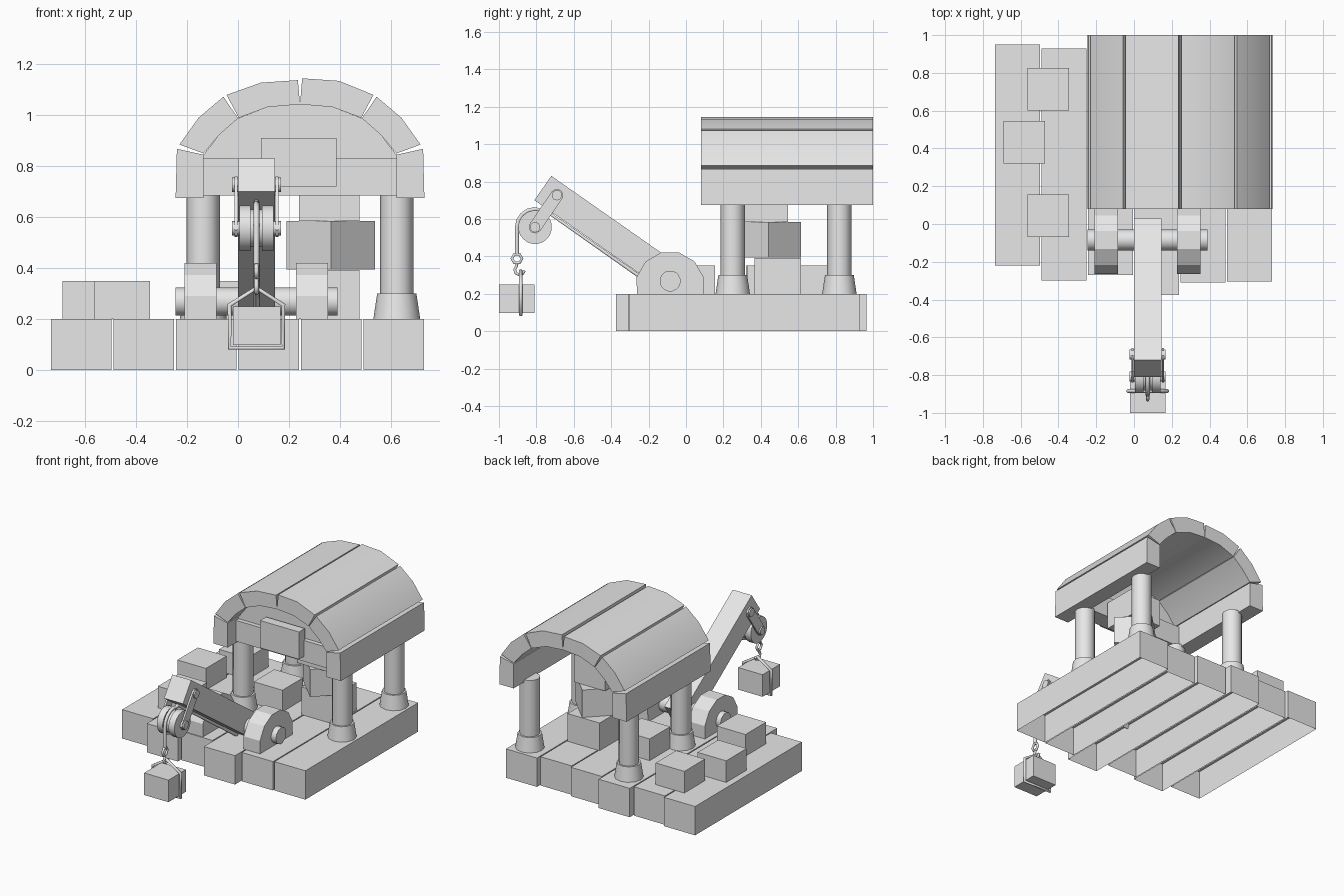
import bpy, bmesh, math
from mathutils import Matrix, Vector

cube = bpy.data.objects.get("Cube")
if cube:
    bpy.data.objects.remove(cube)

stone = bpy.data.materials.new("plain_grey")
stone.use_nodes = True
stone.diffuse_color = (0.8, 0.8, 0.8, 1)
stone.node_tree.nodes["Principled BSDF"].inputs["Base Color"].default_value = (0.8, 0.8, 0.8, 1)


def finish(name, bm, smooth=None):
    bmesh.ops.recalc_face_normals(bm, faces=bm.faces)
    mesh = bpy.data.meshes.new(name)
    bm.to_mesh(mesh)
    bm.free()
    mesh.materials.append(stone)
    ob = bpy.data.objects.new(name, mesh)
    bpy.context.collection.objects.link(ob)
    if smooth:
        bpy.ops.object.select_all(action='DESELECT')
        ob.select_set(True)
        bpy.context.view_layer.objects.active = ob
        bpy.ops.object.shade_smooth_by_angle(angle=math.radians(smooth))
    return ob


def box(name, x, y, z, turn=0, open_bottom=False):
    """Box from (low, high) ranges, optionally turned about its own upright axis."""
    bm = bmesh.new()
    bmesh.ops.create_cube(bm, size=1)
    if open_bottom:
        low = [f for f in bm.faces if f.calc_center_median().z < -0.4]
        bmesh.ops.delete(bm, geom=low, context='FACES_ONLY')
    size = Vector((x[1] - x[0], y[1] - y[0], z[1] - z[0], 1))
    mid = Vector((sum(x) / 2, sum(y) / 2, sum(z) / 2))
    bm.transform(Matrix.Translation(mid) @ Matrix.Rotation(turn, 4, 'Z') @ Matrix.Diagonal(size))
    return finish(name, bm)


def prism(name, points, axis, low, high, smooth=None):
    """Extrude a profile along x (points are y, z) or along y (points are x, z)."""
    bm = bmesh.new()
    place = (lambda a, b: (low, a, b)) if axis == 'x' else (lambda a, b: (a, low, b))
    face = bm.faces.new([bm.verts.new(place(a, b)) for a, b in points])
    out = bmesh.ops.extrude_face_region(bm, geom=[face])
    step = (high - low, 0, 0) if axis == 'x' else (0, high - low, 0)
    verts = [g for g in out["geom"] if isinstance(g, bmesh.types.BMVert)]
    bmesh.ops.translate(bm, verts=verts, vec=step)
    return finish(name, bm, smooth)


def disc(name, y, z, radius, low, high, sides=16, smooth=None):
    step = math.tau / sides
    ring = [(y + radius * math.cos(step * (i + .5)), z + radius * math.sin(step * (i + .5)))
            for i in range(sides)]
    return prism(name, ring, 'x', low, high, smooth)


def cone(name, x, y, low, high, r_low, r_high, sides=12):
    bm = bmesh.new()
    bmesh.ops.create_cone(bm, cap_ends=True, segments=sides, radius1=r_low, radius2=r_high,
                          depth=high - low,
                          matrix=Matrix.Translation((x, y, (low + high) / 2)))
    return finish(name, bm, 35)


def rope(name, points, radius, closed=False):
    curve = bpy.data.curves.new(name, 'CURVE')
    curve.dimensions = '3D'
    curve.bevel_depth = radius
    curve.bevel_resolution = 1
    curve.use_fill_caps = True
    line = curve.splines.new('POLY')
    line.points.add(len(points) - 1)
    for p, co in zip(line.points, points):
        p.co = (*co, 1)
    line.use_cyclic_u = closed
    curve.materials.append(stone)
    ob = bpy.data.objects.new(name, curve)
    bpy.context.collection.objects.link(ob)
    bpy.ops.object.select_all(action='DESELECT')
    ob.select_set(True)
    bpy.context.view_layer.objects.active = ob
    bpy.ops.object.convert(target='MESH')


# Floor of six uneven, hollow planks
plank_ends = [(-.22, .95), (-.30, .93), (-.27, .965), (-.375, .92), (-.31, .90), (-.305, .93)]
for i, ends in enumerate(plank_ends):
    left = -.735 + i * .2455
    box(f"floor_plank_{i + 1}", (left, left + .238), ends, (0, .2), open_bottom=True)

# Loose blocks on the floor
for i, (x, y) in enumerate([(-.565, .60), (-.69, .32), (-.565, -.07), (-.11, .33)]):
    box(f"loose_block_{i + 1}", (x, x + .22), (y, y + .225), (.2, .35))

# Stack of three blocks
box("stack_bottom", (.232, .477), (.365, .615), (.2, .392))
box("stack_middle", (.242, .488), (.319, .565), (.395, .585), math.pi / 4)
box("stack_top", (.24, .477), (.305, .545), (.585, .775))

# Columns
MID = .2435
for side in (-1, 1):
    for y in (.25, .82):
        x = MID + side * .38
        cone("column_base", x, y, .2, .3, .092, .077)
        cone("column_shaft", x, y, .3, .69, .065, .065)

# Vaulted roof: three stones per side, mirrored about the middle
half_arch = [
    [(-.245, .675), (-.24, .868), (-.135, .845), (-.135, .675)],
    [(-.23, .885), (-.155, .99), (-.057, 1.073), (0, .988), (-.075, .922), (-.135, .85)],
    [(-.045, 1.08), (.09, 1.128), (.235, 1.138), (MID, 1.043), (.115, 1.032), (.003, .99)],
]
for i, stone_shape in enumerate(half_arch):
    prism(f"roof_stone_right_{i + 1}", stone_shape, 'y', .08, 1, 25)
    mirrored = [(2 * MID - x, z + (.007 if i == 2 and z > 1.1 else 0)) for x, z in stone_shape]
    prism(f"roof_stone_left_{i + 1}", mirrored, 'y', .08, 1, 25)

# Gable wall, cross beam and plaque
gable = [(-.135, .8), (-.135, .845), (-.075, .922), (0, .988), (.115, 1.032), (MID, 1.043)]
gable += [(2 * MID - x, z) for x, z in reversed(gable[:-1])]
prism("gable_wall", gable, 'y', .2, .25)
box("cross_beam", (-.14, .625), (.17, .29), (.685, .83))
box("plaque", (.09, .387), (.115, .18), (.72, .91))

# Crane foot: two rounded brackets and an axle
AXLE_Y = -.085
bracket = [(AXLE_Y + .178, .2)]
bracket += [(AXLE_Y + .185 * math.cos(math.radians(a)), .242 + .185 * math.sin(math.radians(a)))
            for a in range(15, 180, 30)]
bracket += [(AXLE_Y - .178, .2)]
for x in (-.21, .228):
    prism("crane_bracket", bracket, 'x', x, x + .125)
disc("crane_axle", AXLE_Y, .268, .056, -.245, .39, 16, 30)

# Boom
along = Vector((.82, -.573))
across = Vector((-.573, -.82))
tip = Vector((-.72, .83))
foot = tip + along * .915
prism("crane_boom", [tip, foot, foot + across * .158, tip + across * .158], 'x', 0, .145)

# Pulley hung on two links
PIN_Y, PIN_Z, WHEEL_Y, WHEEL_Z = -.69, .727, -.807, .556
CX = .0725
for x in (.005, .095):
    disc("pulley_flange", WHEEL_Y, WHEEL_Z, .09, x, x + .045, 20, 30)
disc("pulley_core", WHEEL_Y, WHEEL_Z, .075, .045, .1, 20, 30)
for y, z in ((PIN_Y, PIN_Z), (WHEEL_Y, WHEEL_Z)):
    disc("link_pin", y, z, .028, -.024, .168, 10, 40)
lean = math.atan2(WHEEL_Z - PIN_Z, WHEEL_Y - PIN_Y)
link = []
for y, z, start in ((WHEEL_Y, WHEEL_Z, lean), (PIN_Y, PIN_Z, lean + math.pi)):
    for k in range(-2, 3):
        a = start + k * math.pi / 4
        link.append((y + .034 * math.cos(a), z + .034 * math.sin(a)))
for x in (-.014, .147):
    prism("pulley_link", link, 'x', x, x + .012)

# Rope under the boom, over the pulley and down
under = across * .17
start = tip + along * .85 + under
end = tip + along * .06 + under
path = [(CX, *start), (CX, *end)]
for a in range(70, 181, 22):
    t = math.radians(a)
    path.append((CX, WHEEL_Y + .097 * math.cos(t), WHEEL_Z + .097 * math.sin(t)))
rope("hoist_rope", path + [(CX, -.904, .415)], .012)

# Ring, hook and sling
ring = [(CX, -.904 + .027 * math.cos(k * math.pi / 3), .388 + .027 * math.sin(k * math.pi / 3))
        for k in range(6)]
rope("hoist_ring", ring, .009, True)
hook = [(CX, -.904, .36)]
hook += [(CX, -.89 + .026 * math.cos(math.radians(a)), .327 + .026 * math.sin(math.radians(a)))
         for a in range(130, 400, 45)]
rope("hook", hook, .009)
sling = [(CX, .322), (.178, .255), (.178, .086), (-.033, .086), (-.033, .255)]
rope("sling", [(x, -.884, z) for x, z in sling], .01, True)

# Hanging load
box("hanging_block", (-.02, .167), (-1, -.81), (.097, .25))
